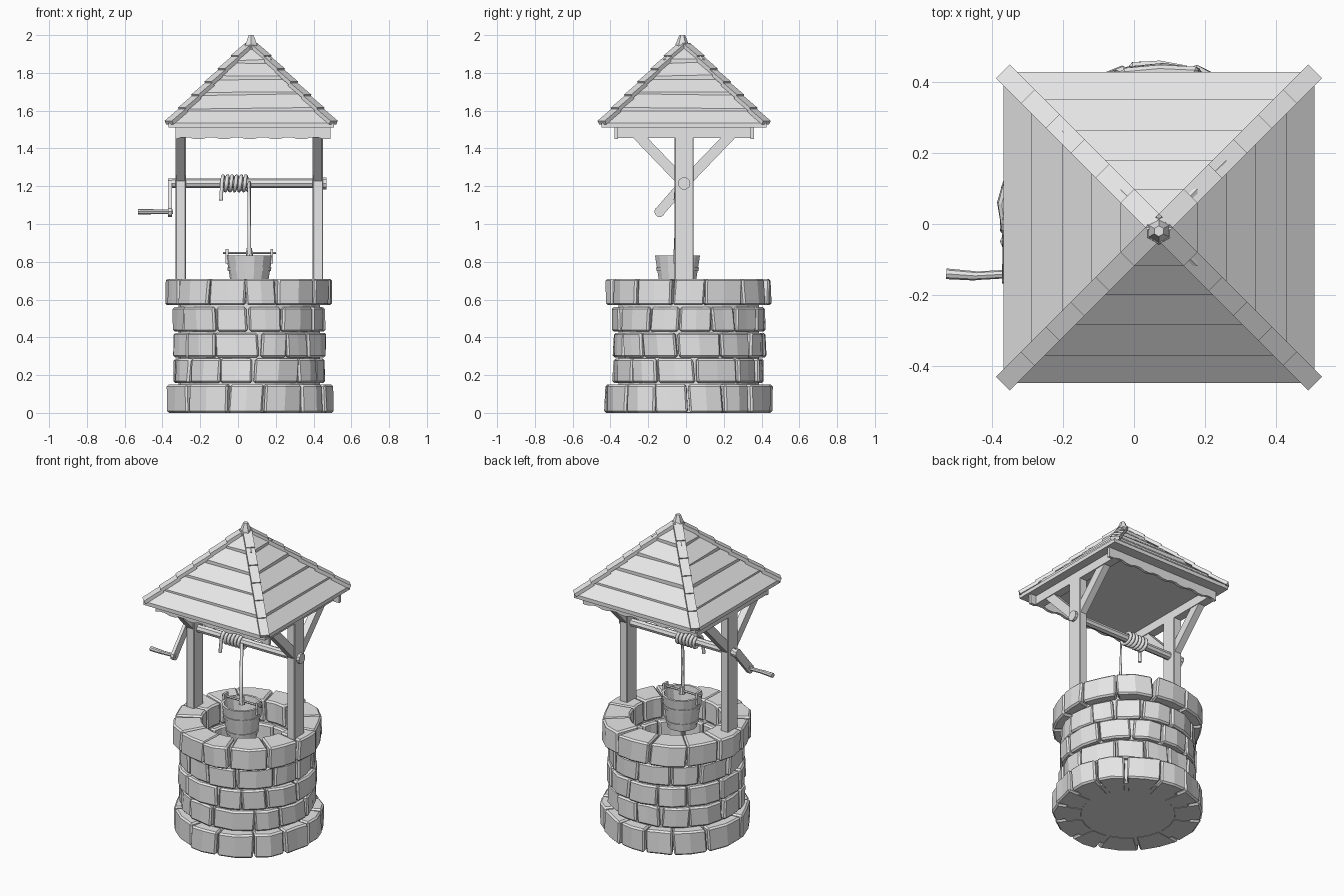
import bpy, bmesh, math, random
from mathutils import Vector, Matrix

random.seed(4)
cube = bpy.data.objects.get("Cube")
if cube:
    bpy.data.objects.remove(cube, do_unlink=True)

grey = bpy.data.materials.new("plain_grey")
grey.use_nodes = True
grey.diffuse_color = (0.8, 0.8, 0.8, 1)
grey.node_tree.nodes["Principled BSDF"].inputs["Base Color"].default_value = (0.8, 0.8, 0.8, 1)

CX, CY = 0.06, -0.01          # axis of the posts and roof
ROPE_Y = -0.055


def finish(bm, name, bevel=0):
    bmesh.ops.recalc_face_normals(bm, faces=bm.faces)
    mesh = bpy.data.meshes.new(name)
    bm.to_mesh(mesh)
    bm.free()
    mesh.materials.append(grey)
    ob = bpy.data.objects.new(name, mesh)
    bpy.context.collection.objects.link(ob)
    if bevel:
        mod = ob.modifiers.new("worn_edges", "BEVEL")
        mod.width = bevel
        mod.segments = 1
        mod.angle_limit = math.radians(40)
    return ob


def frame(p, q, up):
    """Matrix at the middle of p-q with local z along the line."""
    p, q = Vector(p), Vector(q)
    d = (q - p).normalized()
    side = d.cross(Vector(up)).normalized()
    rot = Matrix((side, d.cross(side), d)).transposed().to_4x4()
    return Matrix.Translation((p + q) / 2) @ rot, (q - p).length


def add_beam(bm, p, q, width, depth, up=(0, 0, 1)):
    m, length = frame(p, q, up)
    bmesh.ops.create_cube(bm, size=1, matrix=m @ Matrix.Diagonal((width, depth, length, 1)))


def add_rod(bm, p, q, r1, r2=None, sides=8, up=(0, 1, 0)):
    m, length = frame(p, q, up)
    bmesh.ops.create_cone(bm, cap_ends=True, segments=sides, radius1=r1,
                          radius2=r1 if r2 is None else r2, depth=length, matrix=m)


def add_lathe(bm, profile, sides, x, y):
    """Closed profile of (radius, z) turned about a vertical axis."""
    rings = [[bm.verts.new((x + r * math.cos(a), y + r * math.sin(a), z)) for r, z in profile]
             for a in (math.tau * i / sides for i in range(sides))]
    n = len(profile)
    for i in range(sides):
        a, b = rings[i], rings[(i + 1) % sides]
        for j in range(n):
            k = (j + 1) % n
            bm.faces.new((a[j], b[j], b[k], a[k]))


def add_stone(bm, a0, a1, r_in, r_out, z0, z1):
    """Wedge with a faceted outer face."""
    steps = 3
    rows = []
    lean = random.uniform(-0.03, 0.03)
    for i in range(steps):
        t = i / (steps - 1)
        a = a0 + (a1 - a0) * t
        ro = r_out + random.uniform(-0.008, 0.01)
        row = []
        for r, z, k in ((r_in, z0, 0), (ro, z0, 0), (ro + random.uniform(-0.008, 0.004), z1, lean), (r_in, z1, lean)):
            row.append(bm.verts.new((CX + r * math.cos(a + k), 0.015 + r * math.sin(a + k), z)))
        rows.append(row)
    for a, b in zip(rows, rows[1:]):
        for j in range(4):
            k = (j + 1) % 4
            bm.faces.new((a[j], a[k], b[k], b[j]))
    bm.faces.new(rows[0])
    bm.faces.new(rows[-1])


# Stone courses of the well wall
courses = [(0, 0.15, 0.44, 0.27), (0.158, 0.287, 0.4, 0.26), (0.294, 0.424, 0.405, 0.265),
           (0.43, 0.56, 0.4, 0.255), (0.57, 0.71, 0.438, 0.27)]
for n, (z0, z1, r_out, r_in) in enumerate(courses):
    bm = bmesh.new()
    sizes = [random.uniform(0.75, 1.3) for _ in range(13)]
    angle = n * 0.7
    for s in sizes:
        span = math.tau * s / sum(sizes)
        add_stone(bm, angle + 0.012, angle + span - 0.012, r_in, r_out, z0, z1)
        angle += span
    finish(bm, f"stone_course_{n + 1}", 0.01)

# Mortar behind the joints and the floor of the shaft
bm = bmesh.new()
add_lathe(bm, [(0.285, 0.004), (0.375, 0.004), (0.375, 0.69), (0.285, 0.69)], 26, CX, 0.015)
finish(bm, "mortar_core")
bm = bmesh.new()
add_rod(bm, (CX, 0.015, 0.002), (CX, 0.015, 0.02), 0.37, sides=26)
finish(bm, "shaft_floor")

# Posts, side beams and diagonal braces
for side, label in ((-1, "right"), (1, "left")):
    x = CX + side * 0.363
    bm = bmesh.new()
    add_beam(bm, (x, CY, 0.66), (x, CY, 1.53), 0.055, 0.1, (0, 1, 0))
    finish(bm, f"{label}_post", 0.004)
    bm = bmesh.new()
    add_beam(bm, (x, CY - 0.36, 1.488), (x, CY + 0.36, 1.488), 0.055, 0.065)
    for s in (-1, 1):
        add_beam(bm, (x, CY + s * 0.01, 1.225), (x, CY + s * 0.25, 1.475), 0.045, 0.055)
    finish(bm, f"{label}_braces")

# Scalloped boards under the front and back eaves
for side, label in ((-1, "front"), (1, "back")):
    bm = bmesh.new()
    count = 24
    prev = None
    for i in range(count + 1):
        x = -0.33 + 0.82 * i / count
        low = 1.442 + 0.018 * abs(math.sin(math.pi * i / 4 + 0.4))
        y = CY + side * 0.36
        row = [bm.verts.new((x, y + dy, z)) for dy, z in
               ((-0.009, low), (0.009, low), (0.009, 1.525), (-0.009, 1.525))]
        if prev:
            for j in range(4):
                k = (j + 1) % 4
                bm.faces.new((prev[j], prev[k], row[k], row[j]))
        if i in (0, count):
            bm.faces.new(row)
        prev = row
    finish(bm, f"{label}_scalloped_board")

# Overlapping plank tiers of the pyramid roof
RX, RY = 0.07, -0.01
half = [0.437, 0.36, 0.273, 0.19, 0.108, 0.025]
level = [1.522, 1.602, 1.69, 1.772, 1.855, 1.94]
corners = ((-1, -1), (1, -1), (1, 1), (-1, 1))
for i in range(5):
    bm = bmesh.new()
    wobble = [random.uniform(-0.006, 0.006) if i else 0 for _ in corners]
    rings = [[bm.verts.new((RX + sx * w, RY + sy * w, z + k)) for (sx, sy), k in zip(corners, wobble)]
             for w, z in ((half[i], level[i] - 0.012), (half[i], level[i] + 0.012),
                          (half[i + 1] - 0.01, level[i + 1] + 0.004))]
    for a, b in zip(rings, rings[1:]):
        for j in range(4):
            k = (j + 1) % 4
            bm.faces.new((a[j], a[k], b[k], b[j]))
    bm.faces.new(rings[0])
    bm.faces.new(rings[2])
    finish(bm, f"roof_tier_{i + 1}")

# Ridge tiles along the four hips
bm = bmesh.new()
for sx, sy in corners:
    low = Vector((RX + sx * 0.435, RY + sy * 0.435, 1.527))
    high = Vector((RX + sx * 0.015, RY + sy * 0.015, 1.942))
    for i in range(6):
        p, q = low.lerp(high, i / 6), low.lerp(high, (i + 1.1) / 6)
        p.z += 0.01
        add_beam(bm, p, q, 0.055, 0.022)
finish(bm, "ridge_tiles")

# Finial
bm = bmesh.new()
add_rod(bm, (RX, RY - 0.01, 1.925), (RX, RY - 0.01, 1.955), 0.038, 0.036, 6)
add_rod(bm, (RX, RY - 0.01, 1.955), (RX, RY - 0.01, 2.0), 0.033, 0.015, 6)
finish(bm, "finial")

# Windlass axle with crank and handle
AZ = 1.215
bm = bmesh.new()
add_rod(bm, (-0.365, CY, AZ), (0.468, CY, AZ), 0.025)
add_rod(bm, (0.44, CY, AZ), (0.468, CY, AZ), 0.033, sides=10)
finish(bm, "windlass_axle")
bm = bmesh.new()
end_y, end_z = -0.14, 1.065
add_beam(bm, (-0.36, CY, AZ), (-0.36, end_y, end_z), 0.02, 0.052, (0, 0, 1))
for y, z in ((CY, AZ), (end_y, end_z)):
    add_rod(bm, (-0.371, y, z), (-0.349, y, z), 0.028, sides=10)
bmesh.ops.rotate(bm, verts=[], cent=(0, 0, 0), matrix=Matrix.Identity(3))
finish(bm, "crank_arm")
bm = bmesh.new()
add_rod(bm, (-0.345, end_y, end_z), (-0.45, end_y - 0.006, end_z), 0.012)
add_rod(bm, (-0.445, end_y - 0.006, end_z), (-0.528, end_y, end_z), 0.013, 0.015)
finish(bm, "crank_handle")

# Rope: loose end, coils round the axle, then down to the bucket
path = [(-0.09, ROPE_Y, 1.125)]
turns, per = 6, 12
for i in range(turns * per + 1):
    a = math.tau * i / per
    path.append((-0.085 + 0.145 * i / (turns * per), CY - 0.038 * math.cos(a), AZ + 0.038 * math.sin(a)))
path.append((CX, ROPE_Y, 0.84))
curve = bpy.data.curves.new("rope", "CURVE")
curve.dimensions = "3D"
curve.bevel_depth = 0.0105
curve.bevel_resolution = 1
curve.use_fill_caps = True
curve.materials.append(grey)
spline = curve.splines.new("POLY")
spline.points.add(len(path) - 1)
for pt, co in zip(spline.points, path):
    pt.co = (*co, 1)
rope = bpy.data.objects.new("rope", curve)
bpy.context.collection.objects.link(rope)
bpy.ops.object.select_all(action="DESELECT")
rope.select_set(True)
bpy.context.view_layer.objects.active = rope
bpy.ops.object.convert(target="MESH")

# Bucket with hoops, lugs and carrying bar
BY = -0.045
bm = bmesh.new()
add_lathe(bm, [(0.001, 0.62), (0.088, 0.62), (0.122, 0.832), (0.107, 0.832), (0.08, 0.64), (0.001, 0.64)], 14, CX, BY)
finish(bm, "bucket")
bm = bmesh.new()
for z in (0.65, 0.75):
    r = 0.088 + (z - 0.62) * 0.16
    add_lathe(bm, [(r - 0.008, z), (r + 0.005, z), (r + 0.008, z + 0.02), (r - 0.005, z + 0.02)], 14, CX, BY)
finish(bm, "bucket_hoops")
bm = bmesh.new()
for s in (-1, 1):
    x = CX + s * 0.118
    add_beam(bm, (x, BY, 0.79), (x, BY, 0.868), 0.014, 0.04, (0, 1, 0))
add_rod(bm, (CX - 0.14, BY, 0.847), (CX + 0.14, BY, 0.847), 0.007, sides=6)
add_rod(bm, (CX, BY, 0.825), (CX, BY, 0.872), 0.02, 0.014, 8)
finish(bm, "bucket_bar")
